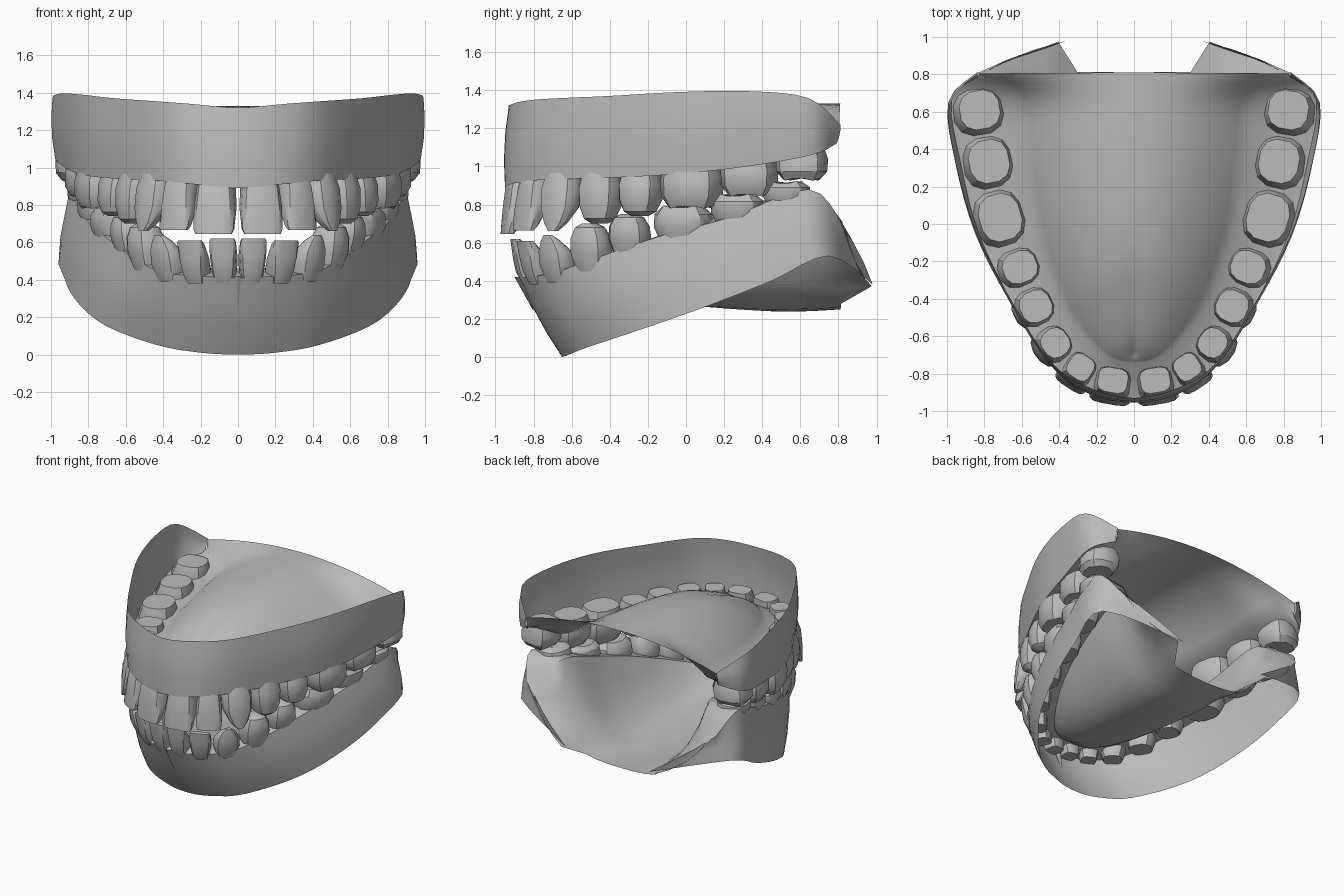
import bpy, bmesh, math
from mathutils import Vector

cube = bpy.data.objects.get("Cube")
if cube:
    bpy.data.objects.remove(cube, do_unlink=True)

GREY = (0.5, 0.5, 0.5, 1.0)
mat = bpy.data.materials.new("plain_grey")
mat.use_nodes = True
mat.diffuse_color = GREY
bsdf = next(n for n in mat.node_tree.nodes if n.type == 'BSDF_PRINCIPLED')
bsdf.inputs["Base Color"].default_value = GREY


def finish(name, bm, angle):
    """Turn a left-half bmesh into a mirrored, shaded object."""
    bmesh.ops.remove_doubles(bm, verts=bm.verts[:], dist=0.0005)
    bmesh.ops.recalc_face_normals(bm, faces=bm.faces[:])
    me = bpy.data.meshes.new(name)
    bm.to_mesh(me)
    bm.free()
    me.materials.append(mat)
    ob = bpy.data.objects.new(name, me)
    bpy.context.collection.objects.link(ob)
    bpy.ops.object.select_all(action='DESELECT')
    ob.select_set(True)
    bpy.context.view_layer.objects.active = ob
    bpy.ops.object.shade_smooth_by_angle(angle=math.radians(angle))
    mod = ob.modifiers.new("Mirror", 'MIRROR')
    mod.use_axis = (True, False, False)
    mod.merge_threshold = 0.001


def spline(points, sub=4):
    """Smooth curve from the front middle to the back left."""
    p = [Vector(q) for q in points]
    first = Vector((-p[1].x, p[1].y, p[1].z))
    p = [first] + p + [p[-1]]
    out = []
    for i in range(1, len(p) - 2):
        a, b, c, d = p[i - 1:i + 3]
        for k in range(sub):
            t = k / sub
            out.append(0.5 * (2 * b + (c - a) * t + (2 * a - 5 * b + 4 * c - d) * t * t
                              + (3 * b - a - 3 * c + d) * t ** 3))
    out[0].x = 0
    return out + [p[-2]]


def gum(name, edge, margin, lingual, middle, bulge, tail, steep):
    """Thin gum: outer wall, tooth ridge, then a vault reaching the middle line."""
    edge, margin, lingual, middle = map(spline, (edge, margin, lingual, middle))
    rows = [edge]
    for t in (0.33, 0.67):
        row = []
        for e, m in zip(edge, margin):
            v = e.lerp(m, t)
            out = Vector((v.x, v.y - 0.3, 0)).normalized()
            row.append(v + out * bulge)
        rows.append(row)
    rows += [margin, lingual]
    for k in range(1, 9):
        t = k / 8
        # The tail makes a pointed tab on the back edge, halfway to the middle
        tab = tail * (2 * t if t <= 0.5 else max(0, 1 - (t - 0.5) * 8))
        row = []
        for i, (a, c) in enumerate(zip(lingual, middle)):
            v = a.lerp(c, t)
            v.z = a.z + (c.z - a.z) * (1 - (1 - t) ** steep)
            back = max(0, i - (len(lingual) - 5)) / 4
            v.y += tab * back
            v.z += tab * back * 0.35
            row.append(v)
        rows.append(row)
    bm = bmesh.new()
    grid = [[bm.verts.new(v) for v in row] for row in rows]
    for r0, r1 in zip(grid, grid[1:]):
        for i in range(len(r0) - 1):
            bm.faces.new((r0[i], r0[i + 1], r1[i + 1], r1[i]))
    finish(name, bm, 45)


# Upper gum and palate
gum("upper_gum",
    edge=[(0, -.93, 1.32), (.25, -.87, 1.34), (.45, -.73, 1.355), (.66, -.4, 1.37),
          (.84, -.05, 1.39), (.95, .32, 1.395), (.985, .64, 1.36), (.83, .81, 1.22)],
    margin=[(0, -.95, .89), (.23, -.91, .91), (.44, -.75, .93), (.65, -.42, .94),
            (.83, -.05, .96), (.925, .32, 1.0), (.975, .66, 1.06), (.83, .79, 1.12)],
    lingual=[(0, -.74, .96), (.15, -.71, .97), (.3, -.57, .97), (.43, -.37, .97),
             (.55, -.05, .98), (.61, .32, 1.02), (.65, .66, 1.08), (.83, .805, 1.215)],
    middle=[(0, -.70, .98), (0, -.6, 1.06), (0, -.42, 1.15), (0, -.15, 1.25),
            (0, .15, 1.305), (0, .45, 1.325), (0, .65, 1.33), (0, .81, 1.33)],
    bulge=0.012, tail=0.0, steep=2.0)

# Lower gum and mouth floor
gum("lower_gum",
    edge=[(0, -.65, 0), (.2, -.62, .01), (.43, -.52, .05), (.7, -.22, .15),
          (.85, .12, .27), (.925, .45, .4), (.915, .75, .53), (.36, .98, .38)],
    margin=[(0, -.87, .41), (.2, -.83, .42), (.4, -.7, .44), (.55, -.5, .51),
            (.71, -.15, .63), (.82, .22, .73), (.9, .64, .88), (.83, .81, .72)],
    lingual=[(0, -.74, .46), (.14, -.7, .46), (.27, -.56, .48), (.4, -.34, .56),
             (.5, -.05, .67), (.57, .26, .77), (.63, .62, .87), (.81, .82, .71)],
    middle=[(0, -.70, .44), (0, -.6, .38), (0, -.42, .33), (0, -.15, .29),
            (0, .15, .26), (0, .45, .24), (0, .63, .24), (0, .81, .25)],
    bulge=0.014, tail=0.16, steep=2.8)

# Crown shapes: (position from root to tip, width scale, depth scale)
SHAPES = {
    "incisor": [(0, .72, .75), (.3, .9, 1), (.6, 1, .8), (.93, .98, .4), (1, .88, .28)],
    "canine": [(0, .72, .75), (.35, 1, 1), (.65, .95, .8), (.88, .6, .45), (1, .25, .2)],
    "premolar": [(0, .75, .75), (.4, 1, 1), (.7, .95, .95), (.92, .7, .75), (1, .35, .45)],
    "molar": [(0, .78, .78), (.4, 1, 1), (.72, .97, .95), (.95, .74, .72), (.9, .35, .35)],
}
# How far each crown leans outward from its root
LEAN = {"incisor": 0.06, "canine": 0.05, "premolar": 0.03, "molar": 0.02}


def tooth(name, kind, centre, out, width, depth, z_root, z_tip):
    """Ringed crown leaning outward."""
    bm = bmesh.new()
    tangent = Vector((-out.y, out.x, 0))
    sides, rings = 12, []
    power = 0.6 if kind == "incisor" else 0.8
    for t, sw, sd in SHAPES[kind]:
        shift = LEAN[kind] * t
        if kind in ("incisor", "canine"):
            shift += (1 - sd) * depth * 0.35 * min(1, t * 2)
        ring = []
        for k in range(sides):
            a = 2 * math.pi * (k + 0.5) / sides
            c, s = math.cos(a), math.sin(a)
            x = math.copysign(abs(c) ** power, c) * width / 2 * sw
            y = math.copysign(abs(s) ** power, s) * depth / 2 * sd + shift
            z = z_root + (z_tip - z_root) * t
            if kind == "molar" and t > 0.9:
                z -= math.copysign(0.015, z_tip - z_root) * (1 + math.cos(4 * a)) / 2
            v = centre + tangent * x + out * y
            ring.append(bm.verts.new((v.x, v.y, z)))
        rings.append(ring)
    for r0, r1 in zip(rings, rings[1:]):
        for k in range(sides):
            j = (k + 1) % sides
            bm.faces.new((r0[k], r0[j], r1[j], r1[k]))
    bm.faces.new(rings[0])
    bm.faces.new(rings[-1])
    finish(name, bm, 32)


def dentition(prefix, teeth):
    pts = [Vector((t[2], t[3], 0)) for t in teeth]
    for i, (label, kind, x, y, w, d, z0, z1) in enumerate(teeth):
        prev = pts[i - 1] if i else Vector((-x, y, 0))
        nxt = pts[i + 1] if i < len(pts) - 1 else pts[i] + Vector((.04, .25, 0))
        tan = (nxt - prev).normalized()
        tooth(f"{prefix}_{label}", kind, pts[i], Vector((tan.y, -tan.x, 0)), w, d, z0, z1)


# Upper teeth: label, shape, x, y, width, depth, root height, tip height
dentition("upper", [
    ("central_incisor", "incisor", .113, -.835, .225, .18, 1.0, .645),
    ("lateral_incisor", "incisor", .285, -.765, .19, .18, 1.0, .665),
    ("canine", "canine", .42, -.635, .22, .2, 1.01, .66),
    ("first_premolar", "premolar", .525, -.44, .23, .23, 1.02, .70),
    ("second_premolar", "premolar", .61, -.23, .23, .25, 1.02, .74),
    ("first_molar", "molar", .715, .035, .33, .29, 1.05, .765),
    ("second_molar", "molar", .775, .335, .3, .28, 1.08, .83),
    ("third_molar", "molar", .825, .61, .27, .28, 1.12, .915)])

# Lower teeth
dentition("lower", [
    ("central_incisor", "incisor", .07, -.80, .145, .15, .38, .62),
    ("lateral_incisor", "incisor", .213, -.76, .155, .15, .38, .61),
    ("canine", "canine", .35, -.655, .19, .18, .39, .64),
    ("first_premolar", "premolar", .475, -.49, .22, .2, .45, .70),
    ("second_premolar", "premolar", .56, -.29, .22, .21, .53, .75),
    ("first_molar", "molar", .65, -.01, .31, .25, .6, .805),
    ("second_molar", "molar", .72, .275, .28, .25, .69, .865),
    ("third_molar", "molar", .78, .53, .25, .24, .79, .93)])

# Small fold of gum under the lower front teeth
bm = bmesh.new()
top = [bm.verts.new(v) for v in ((0, -.90, .42), (.03, -.85, .42), (0, -.82, .42))]
tip = bm.verts.new((0, -.80, .24))
bm.faces.new((top[0], top[1], tip))
bm.faces.new((top[1], top[2], tip))
finish("lower_front_fold", bm, 30)
